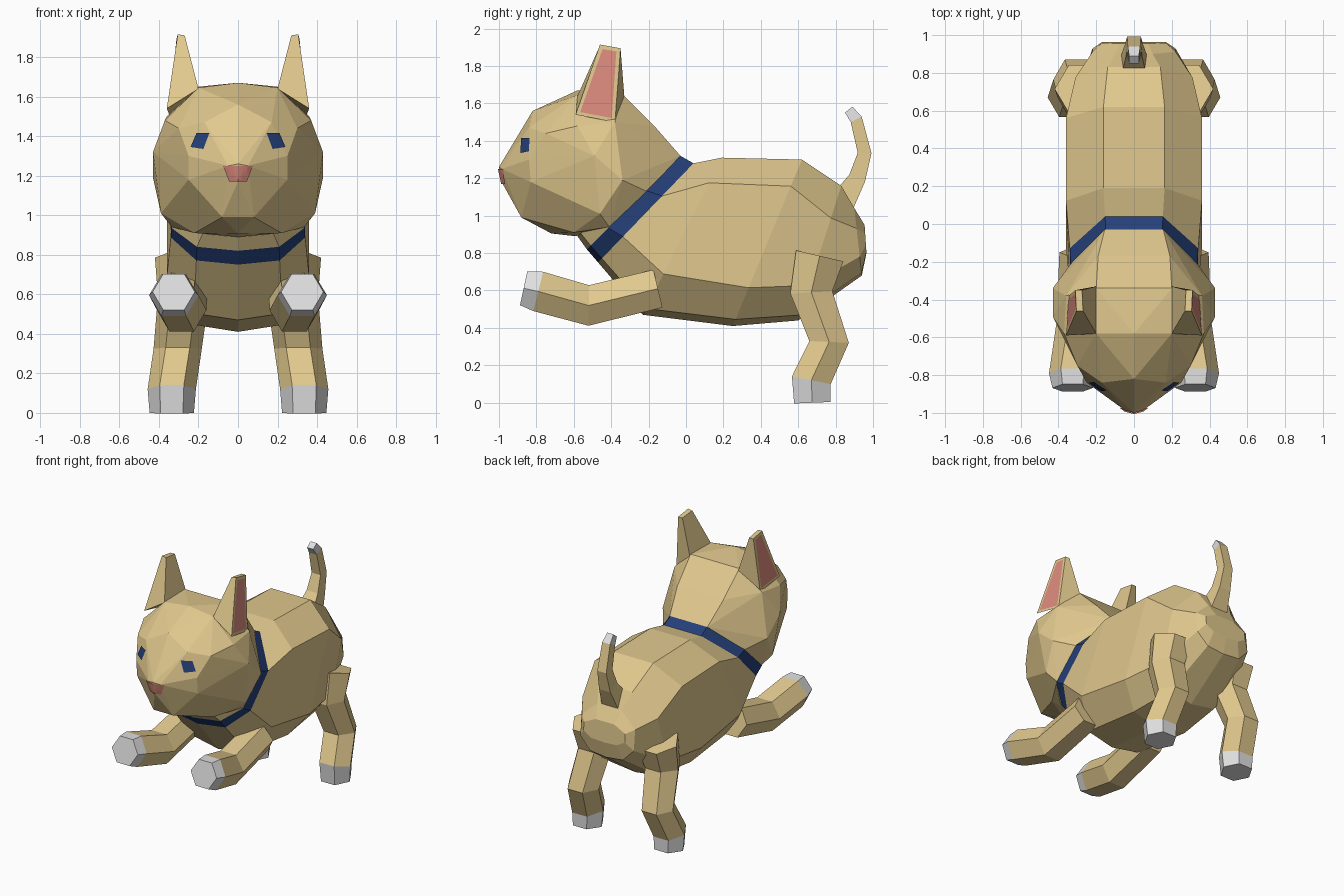
import bpy, bmesh, math
from mathutils import Vector
from mathutils.bvhtree import BVHTree

if "Cube" in bpy.data.objects:
    bpy.data.objects.remove(bpy.data.objects["Cube"])


def material(name, rgb):
    m = bpy.data.materials.new(name)
    m.diffuse_color = (*rgb, 1)
    m.use_nodes = True
    m.node_tree.nodes["Principled BSDF"].inputs["Base Color"].default_value = m.diffuse_color
    return m


FUR, WHITE, NAVY, PINK = range(4)
MATS = [material("tan_fur", (0.75, 0.58, 0.27)), material("white_paw", (0.74, 0.74, 0.74)),
        material("navy_blue", (0.018, 0.05, 0.19)), material("ear_pink", (0.73, 0.26, 0.21))]


def finish(bm, name, fix=True):
    if fix:
        bmesh.ops.recalc_face_normals(bm, faces=bm.faces)
    me = bpy.data.meshes.new(name)
    bm.to_mesh(me)
    for m in MATS:
        me.materials.append(m)
    ob = bpy.data.objects.new(name, me)
    bpy.context.collection.objects.link(ob)
    return ob


def loft(bm, rings, mats):
    """Bridge rings of points; mats gives one material per segment."""
    vs = [[bm.verts.new(p) for p in r] for r in rings]
    n = len(vs[0])
    for a, b, m in zip(vs, vs[1:], mats):
        for i in range(n):
            j = (i + 1) % n
            bm.faces.new((a[i], a[j], b[j], b[i])).material_index = m
    bm.faces.new(vs[0]).material_index = mats[0]
    bm.faces.new(vs[-1]).material_index = mats[-1]


def tube(name, path, sizes, sides, turn=0.0):
    """Faceted limb along a path; the last segment is white."""
    pts = [Vector(p) for p in path]
    rings = []
    for i, p in enumerate(pts):
        t = Vector((0, 0, 0))
        if i:
            t += (p - pts[i - 1]).normalized()
        if i < len(pts) - 1:
            t += (pts[i + 1] - p).normalized()
        u = Vector((1, 0, 0))
        t.x = 0
        v = t.normalized().cross(u)
        ring = []
        for k in range(sides):
            a = turn + 2 * math.pi * k / sides
            ring.append(p + sizes[i] * (math.cos(a) * u + math.sin(a) * v))
        rings.append(ring)
    bm = bmesh.new()
    loft(bm, rings, [FUR] * (len(pts) - 2) + [WHITE])
    return finish(bm, name)


# Body with collar: top y, z, bottom y, z, half width, upper and lower side fractions
BODY = [(-0.15, 1.28, -0.58, 0.89, 0.29, 0.37, 0.76),
        (-0.03, 1.32, -0.53, 0.82, 0.335, 0.37, 0.77),
        (0.04, 1.28, -0.47, 0.75, 0.34, 0.33, 0.74),
        (0.19, 1.31, -0.23, 0.47, 0.36, 0.16, 0.74),
        (0.62, 1.30, 0.25, 0.41, 0.36, 0.16, 0.77),
        (0.83, 1.16, 0.60, 0.44, 0.31, 0.24, 0.74),
        (0.90, 1.04, 0.94, 0.68, 0.22, 0.30, 0.72),
        (0.955, 0.95, 0.965, 0.80, 0.17, 0.30, 0.72)]
rings = []
for ty, tz, by, bz, w, f1, f2 in BODY:
    half = [(0.45 * w, 0), (w, f1), (w, f2), (0.62 * w, 0.96), (0, 1)]
    prof = half + [(-x, f) for x, f in reversed(half[:-1])]
    rings.append([(x, ty + (by - ty) * f, tz + (bz - tz) * f) for x, f in prof])
bm = bmesh.new()
loft(bm, rings, [FUR, NAVY, FUR, FUR, FUR, FUR, FUR])
finish(bm, "body_and_collar")

# Head: faceted hull, mirrored across x
HEAD = [(0.05, -0.985, 1.25), (0, -1.0, 1.26), (0, -0.98, 1.17), (0, -0.82, 1.56), (0, -0.58, 1.67),
        (0.25, -0.83, 1.18), (0.25, -0.84, 1.30), (0.17, -0.84, 1.47), (0.30, -0.75, 1.44),
        (0.08, -0.88, 0.99), (0, -0.72, 0.905), (0.22, -0.60, 0.91), (0, -0.59, 0.89),
        (0.39, -0.46, 1.01), (0.43, -0.49, 1.32), (0.43, -0.34, 1.19), (0.37, -0.58, 1.48),
        (0.20, -0.58, 1.645), (0.20, -0.34, 1.65), (0.36, -0.38, 1.50), (0.19, -0.17, 1.48),
        (0.155, -0.03, 1.32), (0.335, -0.21, 1.13), (0.335, -0.41, 0.94)]
bm = bmesh.new()
for x, y, z in HEAD:
    bm.verts.new((x, y, z))
    if x:
        bm.verts.new((-x, y, z))
hull = bmesh.ops.convex_hull(bm, input=bm.verts)
bmesh.ops.delete(bm, geom=[v for v in bm.verts if not v.link_faces], context='VERTS')
bmesh.ops.recalc_face_normals(bm, faces=bm.faces)
tree = BVHTree.FromBMesh(bm)
finish(bm, "head")


def decal(name, corners, mat, n=5):
    """Thin plate: a quad in x, z laid onto the front of the head."""
    bm = bmesh.new()
    a, b, c, d = [Vector(p) for p in corners]
    grid = []
    for i in range(n + 1):
        row = []
        for j in range(n + 1):
            s, t = i / n, j / n
            q = a.lerp(b, s).lerp(d.lerp(c, s), t)
            hit = tree.ray_cast(Vector((q.x, -2, q.y)), Vector((0, 1, 0)))[0]
            row.append(bm.verts.new(hit + Vector((0, -0.008, 0))))
        grid.append(row)
    for i in range(n):
        for j in range(n):
            f = bm.faces.new((grid[i][j], grid[i][j + 1], grid[i + 1][j + 1], grid[i + 1][j]))
            f.material_index = mat
            f.normal_update()
            if f.normal.y > 0:
                f.normal_flip()
    finish(bm, name, fix=False)


decal("nose", [(-0.075, 1.25), (0.075, 1.25), (0.045, 1.17), (-0.045, 1.17)], PINK, 6)

for side, s in (("left", -1), ("right", 1)):
    # Eye
    decal(side + "_eye", [(s * 0.145, 1.415), (s * 0.21, 1.415),
                          (s * 0.24, 1.345), (s * 0.175, 1.335)], NAVY)

    # Ear: tapered four-sided spike with a pink inset on its outer face
    base = [(0.20, -0.58, 1.64), (0.20, -0.33, 1.64), (0.345, -0.38, 1.50), (0.36, -0.59, 1.54)]
    tip = [(0.27, -0.46, 1.91), (0.275, -0.35, 1.895), (0.31, -0.35, 1.895), (0.305, -0.46, 1.915)]
    bm = bmesh.new()
    loft(bm, [[(s * x, y, z) for x, y, z in r] for r in (base, tip)], [FUR])
    bmesh.ops.recalc_face_normals(bm, faces=bm.faces)
    outer = max(bm.faces, key=lambda f: f.normal.x * s)
    bmesh.ops.inset_region(bm, faces=[outer], thickness=0.028)
    outer.material_index = PINK
    finish(bm, side + "_ear")

    # Front leg reaching forward
    tube(side + "_front_leg",
         [(s * 0.275, -0.15, 0.61), (s * 0.285, -0.52, 0.52), (s * 0.325, -0.79, 0.595),
          (s * 0.325, -0.868, 0.612)], [0.12, 0.125, 0.125, 0.107], 6)

    # Hind leg
    tube(side + "_hind_leg",
         [(s * 0.27, 0.715, 0.785), (s * 0.275, 0.67, 0.59), (s * 0.305, 0.765, 0.325),
          (s * 0.335, 0.67, 0.12), (s * 0.335, 0.675, 0.0)], [0.15, 0.13, 0.122, 0.122, 0.112], 6)

# Tail: square section, white tip
tube("tail", [(0, 0.84, 1.08), (0, 0.915, 1.20), (0, 0.955, 1.335), (0, 0.91, 1.515), (0, 0.87, 1.567)],
     [0.095, 0.065, 0.052, 0.046, 0.036], 4, math.pi / 4)
